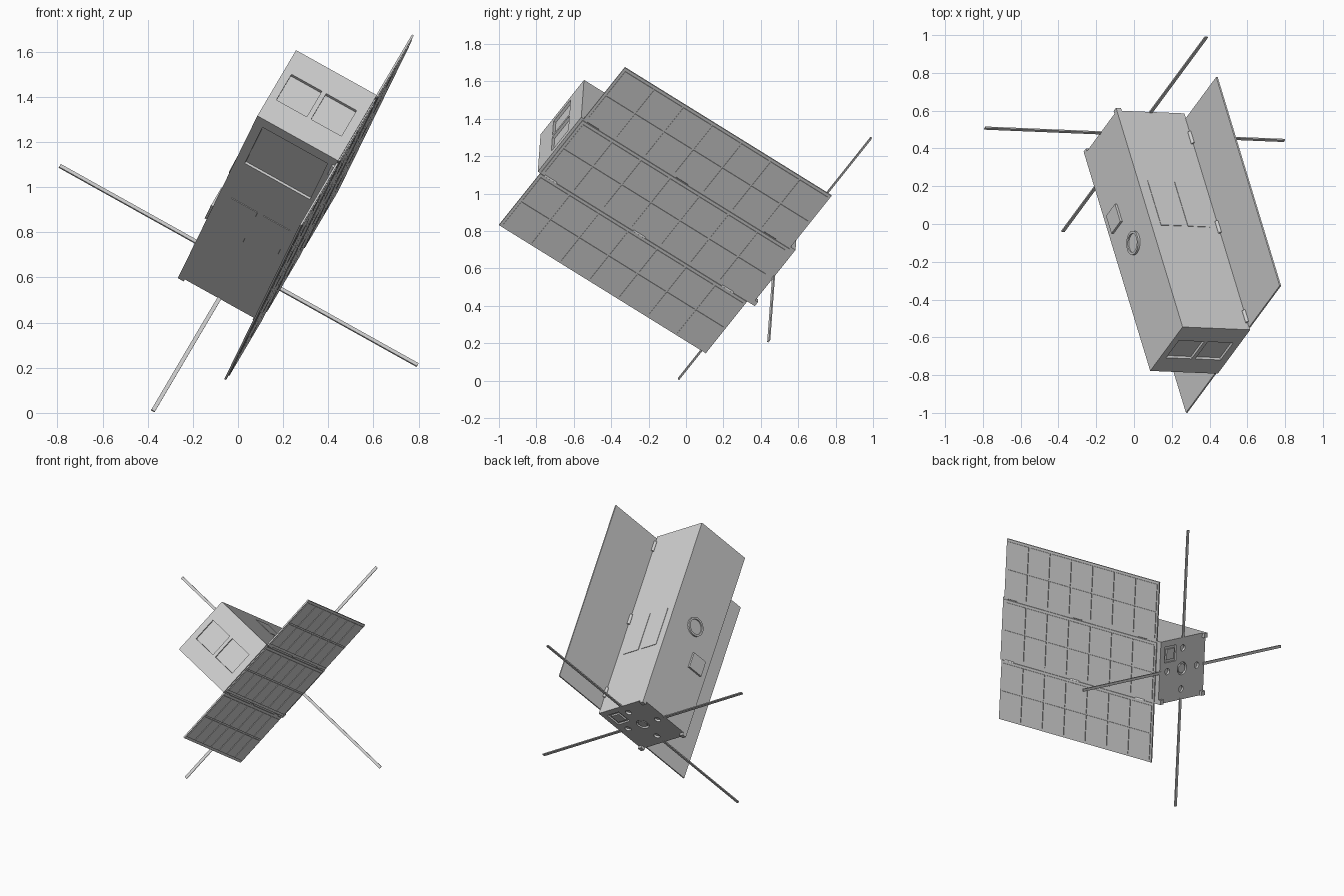
import bpy
import bmesh
from math import radians
from mathutils import Matrix, Vector

if "Cube" in bpy.data.objects:
    bpy.data.objects.remove(bpy.data.objects["Cube"])

# Tilted frame: u across the body, v through it, w along it from the tail end
U = Vector((0.873, -0.036, -0.486)).normalized()
V = Vector((0.424, 0.567, 0.707))
V = (V - U * V.dot(U)).normalized()
W = U.cross(V)
FRAME = Matrix((U, V, W)).transposed().to_4x4()
FRAME.translation = (0, 0.485, 0.647)

grey = bpy.data.materials.new("satin_grey")
grey.use_nodes = True
grey.diffuse_color = (0.64, 0.64, 0.64, 1)
grey.node_tree.nodes["Principled BSDF"].inputs["Base Color"].default_value = (0.64, 0.64, 0.64, 1)

H = 0.205       # half width of body
TAIL = 0.01     # tail end plate
NOSE = 1.402    # nose end plate


def add_box(bm, lo, hi):
    lo, hi = Vector(lo), Vector(hi)
    m = Matrix.Translation((lo + hi) / 2) @ Matrix.Diagonal((hi - lo).to_4d())
    m[3][3] = 1
    bmesh.ops.create_cube(bm, size=1, matrix=m)


def add_cyl(bm, centre, axis, radius, depth, sides=32):
    rot = Vector((0, 0, 1)).rotation_difference(Vector(axis)).to_matrix().to_4x4()
    bmesh.ops.create_cone(bm, cap_ends=True, segments=sides, radius1=radius,
                          radius2=radius, depth=depth,
                          matrix=Matrix.Translation(centre) @ rot)


def finish(name, bm, smooth=False):
    mesh = bpy.data.meshes.new(name)
    bm.to_mesh(mesh)
    bm.free()
    mesh.materials.append(grey)
    ob = bpy.data.objects.new(name, mesh)
    bpy.context.scene.collection.objects.link(ob)
    ob.matrix_world = FRAME
    if smooth:
        bpy.ops.object.select_all(action='DESELECT')
        ob.select_set(True)
        bpy.context.view_layer.objects.active = ob
        bpy.ops.object.shade_smooth_by_angle(angle=radians(30))
    return ob


def boxes(name, pairs):
    bm = bmesh.new()
    for lo, hi in pairs:
        add_box(bm, lo, hi)
    return finish(name, bm)


def carve(ob, cutter_bm):
    """Subtract the cutter shapes and drop the cutter."""
    cutter = finish("cutter", cutter_bm)
    cutter.hide_render = True
    mod = ob.modifiers.new("recesses", 'BOOLEAN')
    mod.operation = 'DIFFERENCE'
    mod.solver = 'EXACT'
    mod.object = cutter
    bpy.context.view_layer.update()
    dg = bpy.context.evaluated_depsgraph_get()
    result = bpy.data.meshes.new_from_object(ob.evaluated_get(dg))
    ob.modifiers.clear()
    ob.data = result
    bpy.data.objects.remove(cutter)


# Body with recessed windows and tail fittings
body = boxes("body", [((-H, -H, TAIL), (H, H, NOSE))])
cut = bmesh.new()
for a, b in ((-0.168, -0.014), (0.008, 0.162)):
    add_box(cut, (a, -0.08, NOSE - 0.015), (b, 0.08, NOSE + 0.1))
add_box(cut, (-0.162, -H - 0.1, 1.03), (0.168, -H + 0.012, 1.343))
add_box(cut, (0.06, 0.06, -0.1), (0.165, 0.165, TAIL + 0.012))
for u, v in ((0.135, 0), (-0.135, 0), (0, 0.135), (0, -0.135)):
    add_cyl(cut, (u, v, 0), (0, 0, 1), 0.021, 0.05, 16)
add_cyl(cut, (0, 0, 0), (0, 0, 1), 0.042, 0.05)
carve(body, cut)

# Inner parts of the tail fittings
boxes("tail_hatch", [((0.078, 0.078, TAIL), (0.147, 0.147, TAIL + 0.02))])
bm = bmesh.new()
add_cyl(bm, (0, 0, TAIL + 0.012), (0, 0, 1), 0.03, 0.02)
finish("tail_hub", bm, True)

# Corner feet on the tail
F = 0.03
boxes("feet", [((su * (H - F / 2) - F / 2, sv * (H - F / 2) - F / 2, -0.008),
                (su * (H - F / 2) + F / 2, sv * (H - F / 2) + F / 2, TAIL + 0.01))
               for su, sv in ((-1, -1), (-1, 1), (1, -1))])

# Thin plates on the two broad sides
boxes("side_plates", [((min(su * 0.015, su * 0.148), sv * H - 0.003, 0.46),
                       (max(su * 0.015, su * 0.148), sv * H + 0.003, 0.745))
                      for su in (-1, 1) for sv in (-1, 1)])

# Raised square and round port on the side away from the panels
boxes("square_sensor", [((-H - 0.013, -0.16, 0.437), (-H + 0.01, -0.048, 0.55))])
bm = bmesh.new()
add_cyl(bm, (-H, 0, 0.72), (1, 0, 0), 0.064, 0.024)
port = finish("round_port", bm, True)
cut = bmesh.new()
add_cyl(cut, (-H - 0.02, 0, 0.72), (1, 0, 0), 0.05, 0.032)
carve(port, cut)

# Three solar panels, each with a grid of raised cells
W0, W1 = 0.043, 1.386
PITCH, HALF = 0.399, 0.194
COLS, ROWS, GAP = 7, 2, 0.01
for name, k in (("lower_panel", -1), ("centre_panel", 0), ("upper_panel", 1)):
    mid = k * PITCH
    pairs = [((0.202, mid - HALF, W0), (0.211, mid + HALF, W1))]
    v0, v1 = mid - HALF + 0.012, mid + HALF - 0.012
    dv = (v1 - v0) / ROWS
    dw = (W1 - W0 - 0.02) / COLS
    for r in range(ROWS):
        for c in range(COLS):
            a, b = v0 + r * dv, W0 + 0.01 + c * dw
            pairs.append(((0.209, a + GAP / 2, b + GAP / 2),
                          (0.215, a + dv - GAP / 2, b + dw - GAP / 2)))
    boxes(name, pairs)

# Hinges between the panels
bm = bmesh.new()
for side in (-1, 1):
    for w in (0.17, 0.745, 1.32):
        add_cyl(bm, (0.2, side * 0.208, w), (0, 0, 1), 0.011, 0.075, 16)
finish("hinges", bm, True)

# Four flat strip antennas crossing at the tail
T, Z, REACH = 0.009, 0.01, 0.908
pairs = []
for s in (-1, 1):
    a, b = sorted((s * (H - 0.01), s * REACH))
    pairs.append(((a, -T, Z - 0.002), (b, T, Z + 0.006)))
    pairs.append(((-T, a, Z - 0.002), (T, b, Z + 0.006)))
boxes("antennas", pairs)
